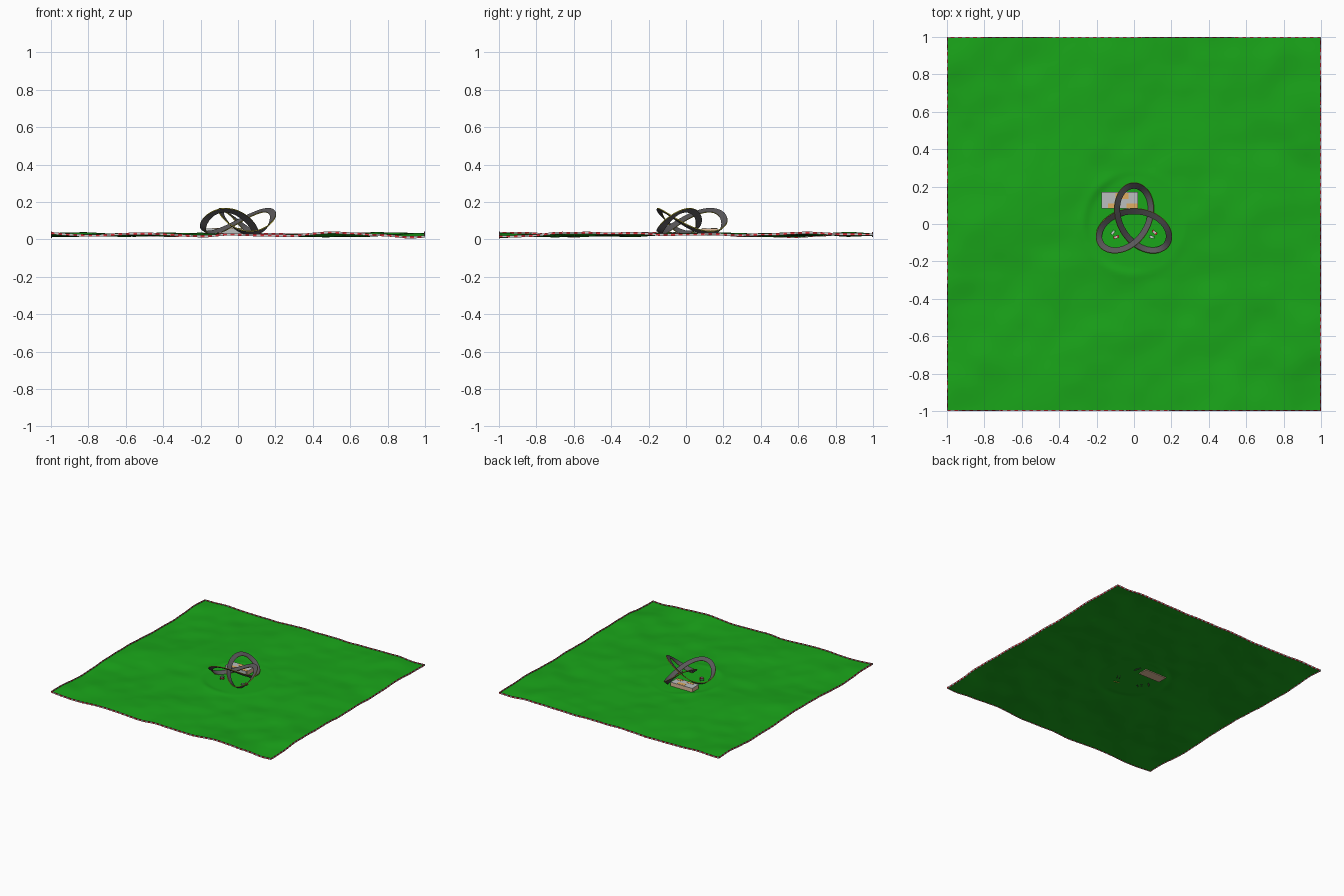
import bpy, bmesh, math
from mathutils import Vector, noise

if "Cube" in bpy.data.objects:
    bpy.data.objects.remove(bpy.data.objects["Cube"])


def material(name, rgb):
    m = bpy.data.materials.new(name)
    m.diffuse_color = (*rgb, 1)
    m.use_nodes = True
    m.node_tree.nodes["Principled BSDF"].inputs["Base Color"].default_value = m.diffuse_color
    return m


GREEN = material("grass", (0.01, 0.38, 0.01))
RED = material("red", (0.7, 0.03, 0.04))
WHITE = material("white", (0.85, 0.85, 0.85))
ASPHALT = material("asphalt", (0.1, 0.095, 0.1))
YELLOW = material("yellow", (0.7, 0.6, 0.05))
TAN = material("tan", (0.75, 0.5, 0.33))
ORANGE = material("orange", (0.75, 0.42, 0.12))
ROOF = material("roof_grey", (0.5, 0.52, 0.52))
CARGREEN = material("car_green", (0.1, 0.5, 0.12))
DARK = material("dark", (0.03, 0.03, 0.03))


def finish(name, bm, mats, smooth=False, normals=True):
    if normals:
        bmesh.ops.recalc_face_normals(bm, faces=bm.faces)
    me = bpy.data.meshes.new(name)
    bm.to_mesh(me)
    bm.free()
    for m in mats:
        me.materials.append(m)
    ob = bpy.data.objects.new(name, me)
    bpy.context.collection.objects.link(ob)
    if smooth:
        me.shade_smooth()
    return ob


def box(name, lo, hi, mat, rot=0, pivot=(0, 0)):
    bm = bmesh.new()
    bmesh.ops.create_cube(bm, size=1)
    c, s = math.cos(rot), math.sin(rot)
    for v in bm.verts:
        x, y, z = [lo[i] + (v.co[i] + 0.5) * (hi[i] - lo[i]) for i in range(3)]
        v.co = (pivot[0] + c * x - s * y, pivot[1] + s * x + c * y, z)
    return finish(name, bm, [mat])


# Rolling ground, flattened to a round pad under the track
FLOOR = 0.026


def height(x, y):
    n = noise.noise(Vector((x * 2.6 + 3.1, y * 2.6 + 7.7, 0.4)))
    n += 0.35 * noise.noise(Vector((x * 7 + 1.2, y * 7, 2.5)))
    k = min(max((math.hypot(x, y) - 0.235) / 0.035, 0), 1)
    z = 0.025 + 0.019 * n + 0.003 * math.exp(-((math.hypot(x, y) - 0.27) / 0.03) ** 2)
    return min(max(FLOOR + (z - FLOOR) * k, 0.004), 0.046)


bm = bmesh.new()
bmesh.ops.create_grid(bm, x_segments=130, y_segments=130, size=1)
for v in bm.verts:
    v.co.z = height(v.co.x, v.co.y)
finish("ground", bm, [GREEN], smooth=True, normals=False)

# Striped kerb wall following the ground around all four edges
bm = bmesh.new()
N = 100
for side in range(4):
    a = side * math.pi / 2
    c, s = round(math.cos(a)), round(math.sin(a))
    for i in range(N):
        ring = []
        for u in (-1 + 2 * i / N, -1 + 2 * (i + 1) / N):
            hz = height(c * u + s, s * u - c)
            for d, dz in ((1, -0.004), (1, 0.008), (0.995, 0.008), (0.995, -0.004)):
                ring.append(bm.verts.new((c * u + s * d, s * u - c * d, hz + dz)))
        for k in range(4):
            j = (k + 1) % 4
            f = bm.faces.new((ring[k], ring[j], ring[4 + j], ring[4 + k]))
            f.material_index = i % 2
finish("striped_kerb", bm, [RED, WHITE])


# Three-lobed knotted race track, banked ribbon with yellow edges
def path(t):
    r = 0.0685
    return Vector((r * (math.sin(t) + 2 * math.sin(2 * t)),
                   r * (2 * math.cos(2 * t) - math.cos(t)),
                   0.095 + 0.061 * math.sin(3 * t)))


bm = bmesh.new()
STEPS, W, H = 180, 0.018, 0.0025
bank = math.radians(35)
rings = []
for i in range(STEPS):
    t = 2 * math.pi * i / STEPS
    p = path(t)
    tan = (path(t + 0.01) - path(t - 0.01)).normalized()
    out = Vector((-tan.y, tan.x, 0)).normalized() * math.cos(bank)
    out.z = math.sin(bank)
    out = (out - tan * out.dot(tan)).normalized()
    up = tan.cross(out)
    rings.append([bm.verts.new(p + out * a * W + up * b * H)
                  for a, b in ((-1, -1), (1, -1), (1, 1), (-1, 1))])
for i in range(STEPS):
    r0, r1 = rings[i], rings[(i + 1) % STEPS]
    for k in range(4):
        j = (k + 1) % 4
        f = bm.faces.new((r0[k], r0[j], r1[j], r1[k]))
        f.material_index = k % 2
track = finish("knot_track", bm, [ASPHALT, YELLOW])

# Pit building with grey roof and orange roof panels
box("pit_building", (-0.175, 0.085, 0.02), (0.022, 0.168, 0.056), TAN)
box("pit_roof", (-0.175, 0.083, 0.056), (0.022, 0.170, 0.059), ROOF)
box("pit_front", (-0.170, 0.082, 0.028), (0.017, 0.085, 0.056), ROOF)
for i, (x0, x1, y0, y1) in enumerate(((-0.14, -0.08, 0.086, 0.11),
                                      (-0.04, 0.018, 0.086, 0.11),
                                      (-0.10, -0.03, 0.135, 0.166))):
    box(f"roof_panel_{i}", (x0, y0, 0.058), (x1, y1, 0.0605), ORANGE)


# Small parked cars inside the lower lobes
def car(name, x, y, ang, mat):
    z = FLOOR
    box(name + "_body", (-0.015, -0.007, z + 0.003), (0.015, 0.007, z + 0.009), mat, ang, (x, y))
    box(name + "_cabin", (-0.009, -0.006, z + 0.009), (0.006, 0.006, z + 0.014), WHITE, ang, (x, y))
    for k, wx in enumerate((-0.010, 0.010)):
        box(f"{name}_wheels_{k}", (wx - 0.003, -0.008, z - 0.001),
            (wx + 0.003, 0.008, z + 0.005), DARK, ang, (x, y))


car("car_a", -0.112, -0.045, 0.9, CARGREEN)
car("car_b", -0.095, -0.07, 0.3, RED)
car("car_c", 0.11, -0.045, -0.7, RED)
car("car_d", 0.095, -0.07, -0.3, CARGREEN)
